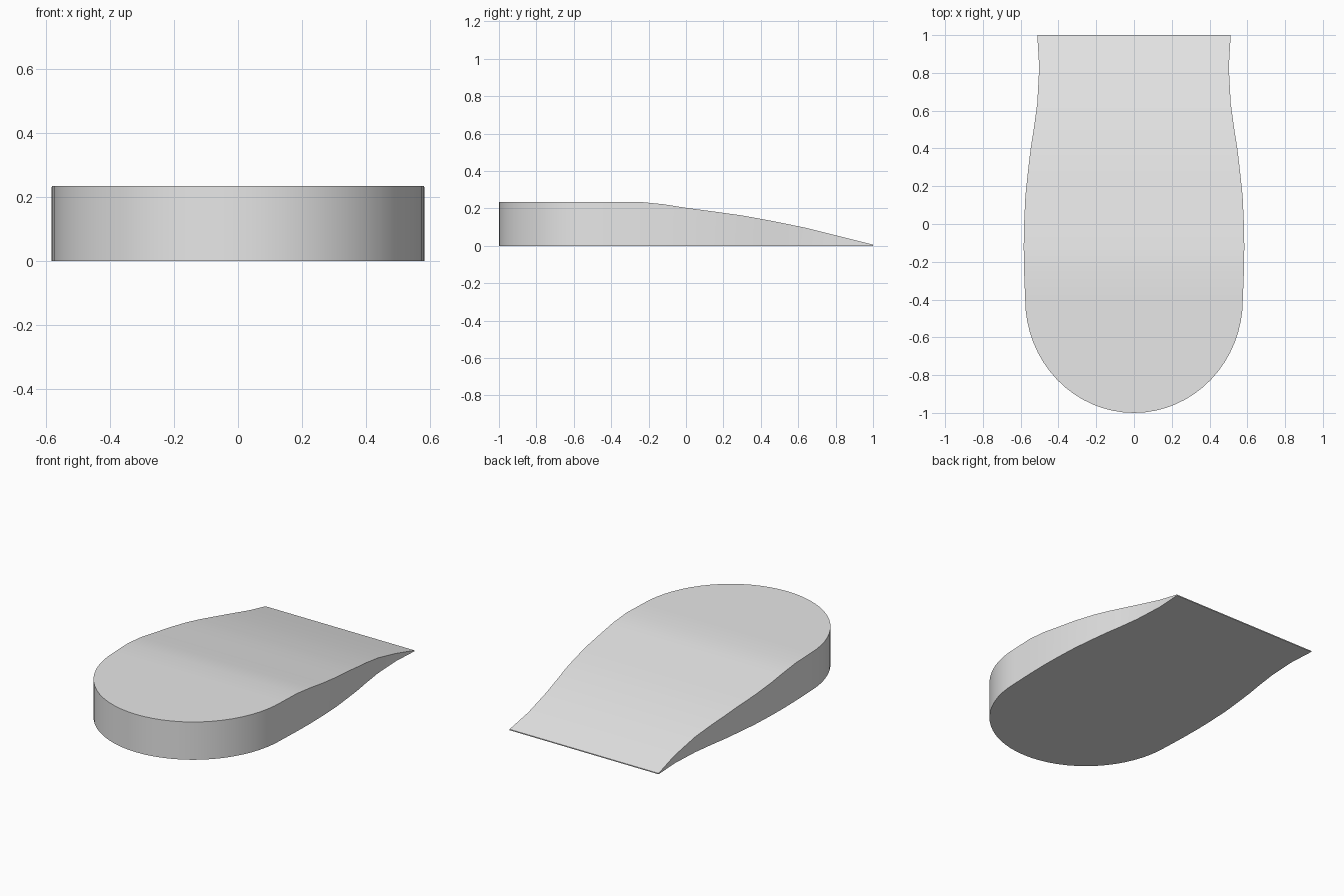
import bpy, math

cube = bpy.data.objects.get("Cube")
if cube:
    bpy.data.objects.remove(cube)

grey = bpy.data.materials.new("light_grey")
grey.use_nodes = True
colour = (0.8, 0.8, 0.8, 1)
grey.diffuse_color = colour
grey.node_tree.nodes["Principled BSDF"].inputs["Base Color"].default_value = colour

# Cross-sections from tail to nose: y, half width, height
sections = [
    (1.0, 0.512, 0.006), (0.83, 0.502, 0.049), (0.64, 0.512, 0.096),
    (0.5, 0.531, 0.125), (0.4, 0.547, 0.144), (0.3, 0.559, 0.162),
    (0.15, 0.575, 0.183), (0, 0.582, 0.203), (-0.12, 0.584, 0.222),
    (-0.25, 0.582, 0.235),
]
# Rounded nose: quarter-ellipse of half widths at full height
steps = 16
for i in range(steps):
    a = math.pi / 2 * i / steps
    sections.append((-0.4 - 0.6 * math.sin(a), 0.576 * math.cos(a), 0.235))

# Four corners per section: bottom left/right, top right/left
verts, faces = [], []
for y, w, h in sections:
    verts += [(-w, y, 0), (w, y, 0), (w, y, h), (-w, y, h)]
for s in range(len(sections) - 1):
    a, b = 4 * s, 4 * s + 4
    for k in range(4):
        n = (k + 1) % 4
        faces.append((a + k, b + k, b + n, a + n))

# Tail edge and nose tip
faces.append((0, 1, 2, 3))
tip = len(verts)
verts += [(0, -1, 0), (0, -1, 0.235)]
e = tip - 4
faces += [(e, tip, e + 1), (e + 1, tip, tip + 1, e + 2),
          (e + 2, tip + 1, e + 3), (e + 3, tip + 1, tip, e)]

mesh = bpy.data.meshes.new("wedge_body")
mesh.from_pydata(verts, [], faces)
mesh.materials.append(grey)
body = bpy.data.objects.new("wedge_body", mesh)
bpy.context.collection.objects.link(body)

# Consistent outward normals, smooth sides with crisp rims
bpy.ops.object.select_all(action="DESELECT")
body.select_set(True)
bpy.context.view_layer.objects.active = body
bpy.ops.object.mode_set(mode="EDIT")
bpy.ops.mesh.select_all(action="SELECT")
bpy.ops.mesh.normals_make_consistent(inside=False)
bpy.ops.object.mode_set(mode="OBJECT")
bpy.ops.object.shade_smooth_by_angle(angle=math.radians(30))
